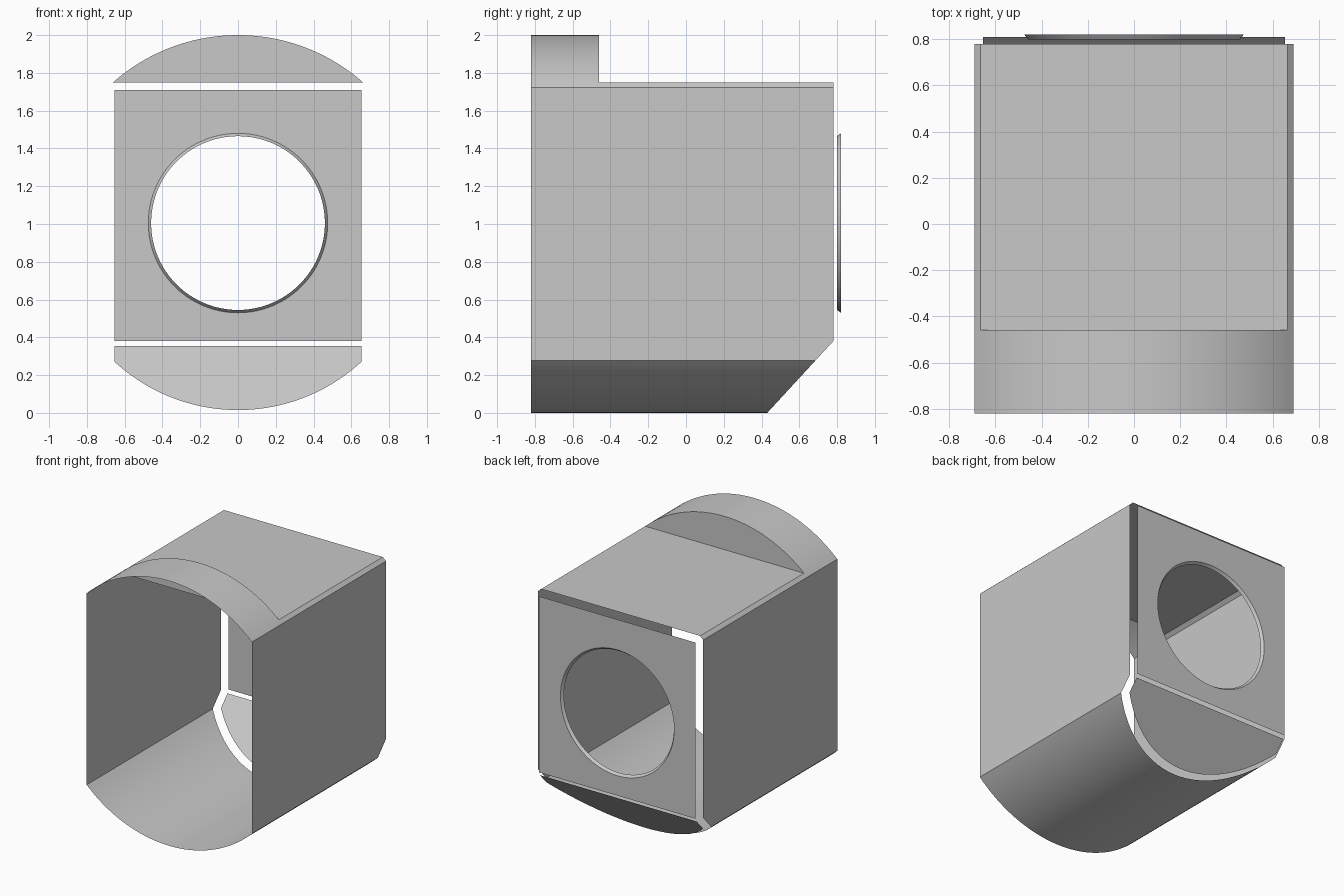
import bpy
import bmesh
from math import sin, cos, asin, acos, pi, radians, sqrt
from mathutils import Vector

cube = bpy.data.objects.get("Cube")
if cube:
    bpy.data.objects.remove(cube, do_unlink=True)

grey = bpy.data.materials.new("light grey")
grey.use_nodes = True
GREY = (0.58, 0.58, 0.58, 1)
grey.diffuse_color = GREY
grey.node_tree.nodes["Principled BSDF"].inputs["Base Color"].default_value = GREY

AXIS = 1.0            # height of the cylinder axis
HALF = 0.69           # half width between the side walls
FRONT, REAR, STEP = -0.82, 0.78, -0.46
BACK = 0.82           # plane of the detached back plate
CHAMFER_TOP, CHAMFER_Y = 0.38, 0.43
FLAT_Z = 1.748
SLOPE = (REAR - CHAMFER_Y) / CHAMFER_TOP
SPRING = sqrt(1 - HALF ** 2)
FLAT_X = sqrt(1 - (FLAT_Z - AXIS) ** 2)


def chamfer(z, shift=0.0):
    """Rear limit of the body at a given height."""
    return min(REAR, CHAMFER_Y + SLOPE * z) if not shift else CHAMFER_Y + SLOPE * z + shift


def finish(name, bm, core=(0, 0, AXIS)):
    """Turn faces away from the core point and make the object."""
    bm.normal_update()
    for f in bm.faces:
        if f.normal.dot(f.calc_center_median() - Vector(core)) < 0:
            f.normal_flip()
    mesh = bpy.data.meshes.new(name)
    bm.to_mesh(mesh)
    bm.free()
    mesh.materials.append(grey)
    obj = bpy.data.objects.new(name, mesh)
    bpy.context.collection.objects.link(obj)
    bpy.ops.object.select_all(action='DESELECT')
    obj.select_set(True)
    bpy.context.view_layer.objects.active = obj
    bpy.ops.object.shade_smooth_by_angle(angle=radians(30))
    return obj


def sheet(name, outline, **kw):
    bm = bmesh.new()
    bm.faces.new([bm.verts.new(p) for p in outline])
    return finish(name, bm, **kw)


def strip(name, row_a, row_b, **kw):
    """Surface between two matching rows of points."""
    bm = bmesh.new()
    a = [bm.verts.new(p) for p in row_a]
    b = [bm.verts.new(p) for p in row_b]
    for i in range(len(a) - 1):
        bm.faces.new((a[i], a[i + 1], b[i + 1], b[i]))
    bmesh.ops.remove_doubles(bm, verts=bm.verts[:], dist=1e-5)
    return finish(name, bm, **kw)


def arc(x_from, x_to, up, n=48, r=1.0, zc=AXIS):
    """Circle points (x, z) above or below the axis."""
    t0, t1 = asin(x_from / r), asin(x_to / r)
    angles = [t0 + (t1 - t0) * i / n for i in range(n + 1)]
    return [(r * sin(t), zc + up * r * cos(t)) for t in angles]


def extrude(name, pts, y_end):
    return strip(name, [(x, FRONT, z) for x, z in pts],
                 [(x, y_end(z), z) for x, z in pts])


# Body shell: side walls and the shoulders above them
low, high = AXIS - SPRING, AXIS + SPRING
for side, s in (("left", 1), ("right", -1)):
    x = s * HALF
    sheet(side + "_wall", [(x, FRONT, low), (x, chamfer(low), low),
                           (x, REAR, CHAMFER_TOP), (x, REAR, high), (x, FRONT, high)])
    shoulder = arc(s * FLAT_X, s * HALF, 1, n=4)
    strip(side + "_shoulder", [(x, STEP, z) for x, z in shoulder],
          [(x, REAR, z) for x, z in shoulder])

# Rounded floor, cut obliquely at the rear
extrude("rounded_floor", arc(-HALF, HALF, -1), chamfer)

# Raised arch at the front, step behind it and flat roof
extrude("front_arch", arc(-HALF, HALF, 1), lambda z: STEP)
sheet("arch_step", [(x, STEP, z) for x, z in arc(-FLAT_X, FLAT_X, 1)],
      core=(0, FRONT, AXIS))
sheet("flat_roof", [(-FLAT_X, STEP, FLAT_Z), (FLAT_X, STEP, FLAT_Z),
                    (FLAT_X, REAR, FLAT_Z), (-FLAT_X, REAR, FLAT_Z)])

# Back plate with a round opening
PLATE_X, HOLE_Z, HOLE_R = 0.655, 1.005, 0.475
N = 96


def ring(r, y):
    return [(r * cos(2 * pi * i / N), y, HOLE_Z + r * sin(2 * pi * i / N))
            for i in range(N + 1)]


bm = bmesh.new()
corners = [(-PLATE_X, BACK, 0.38), (PLATE_X, BACK, 0.38),
           (PLATE_X, BACK, 1.71), (-PLATE_X, BACK, 1.71)]
edges = []
for loop in (corners, ring(HOLE_R, BACK)[:-1]):
    vs = [bm.verts.new(p) for p in loop]
    edges += [bm.edges.new((vs[i - 1], vs[i])) for i in range(len(vs))]
bmesh.ops.triangle_fill(bm, edges=edges, use_beauty=True, normal=(0, 1, 0))
finish("back_plate", bm)

# Tapered lip leading inward from the opening
strip("opening_lip", ring(HOLE_R, BACK), ring(0.46, 0.80), core=(0, -50, HOLE_Z))

# Oblique plate below the back plate
profile = arc(-PLATE_X, PLATE_X, -1, r=0.963, zc=0.978)
profile += [(PLATE_X, 0.355), (-PLATE_X, 0.355)]
sheet("oblique_plate", [(x, chamfer(z, 0.052), z) for x, z in profile])
